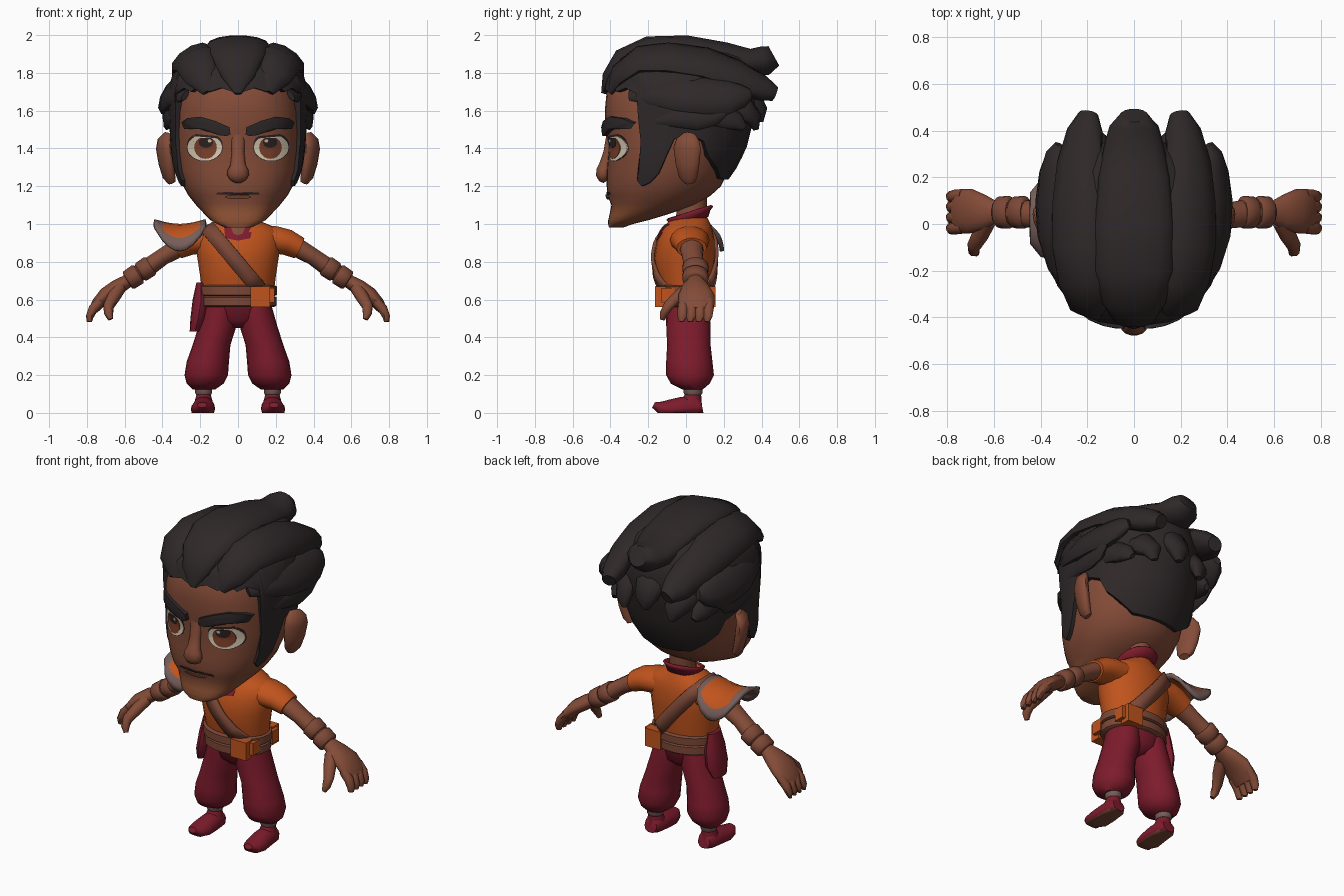
import bpy, bmesh
from math import sin, cos, pi, radians
from mathutils import Vector
from mathutils.bvhtree import BVHTree

def mat(name, *rgb):
    m = bpy.data.materials.new(name)
    m.diffuse_color = (*rgb, 1)
    return m

SKIN, STUBBLE = mat("skin", 0.23, 0.071, 0.039), mat("chin_stubble", 0.255, 0.078, 0.032)
HAIR, DARK = mat("hair_black", 0.028, 0.021, 0.022), mat("dark", 0.028, 0.017, 0.016)
ORANGE, RED = mat("orange_cloth", 0.53, 0.088, 0.012), mat("crimson_cloth", 0.205, 0.011, 0.025)
LEATHER, METAL = mat("brown_leather", 0.20, 0.064, 0.037), mat("grey_metal", 0.18, 0.11, 0.10)
WHITE, IRIS = mat("eye_white", 0.66, 0.58, 0.44), mat("iris_brown", 0.20, 0.05, 0.022)

def build(name, verts, faces, material, angle=45):
    me = bpy.data.meshes.new(name)
    me.from_pydata([tuple(v) for v in verts], [], faces)
    bm = bmesh.new()
    bm.from_mesh(me)
    bmesh.ops.recalc_face_normals(bm, faces=bm.faces)
    bm.to_mesh(me)
    me.materials.append(material)
    me.shade_smooth()
    me.set_sharp_from_angle(angle=radians(angle))
    ob = bpy.data.objects.new(name, me)
    bpy.context.collection.objects.link(ob)
    return ob

def loft(name, rings, material, caps=True, angle=45):
    n = len(rings[0])
    faces = [(i * n + j, i * n + (j + 1) % n, (i + 1) * n + (j + 1) % n, (i + 1) * n + j)
             for i in range(len(rings) - 1) for j in range(n)]
    if caps:
        faces += [tuple(range(n)), tuple(range((len(rings) - 1) * n, len(rings) * n))]
    return build(name, [p for r in rings for p in r], faces, material, angle)

def oval_point(a, f, b, w, e=1.0):
    """Point on an oval from front f to back b; e below 1 squares off the front half."""
    e = e if cos(a) > 0 else 1.0
    sx, cy = abs(sin(a)) ** e * (1 if sin(a) > 0 else -1), abs(cos(a)) ** e * (1 if cos(a) > 0 else -1)
    return w * sx, (f + b) / 2 - (b - f) / 2 * cy

def stack(name, rows, material, n=24, s=1, e=1.0):
    """Ovals stacked in z: (z, front y, back y, half width, centre x)."""
    rings = []
    for z, f, b, w, *cx in rows:
        ring = [oval_point(2 * pi * j / n, f, b, w, e) for j in range(n)]
        rings.append([(x + (s * cx[0] if cx else 0), y, z) for x, y in ring])
    return loft(name, rings, material)

def tube(name, path, material, s=1, n=10, up=(0, 0, 1), centre=None):
    """Oval tube: (x, y, z, half width, half thickness); thickness along up or away from centre."""
    pts, rings = [Vector((s * p[0], p[1], p[2])) for p in path], []
    for i, p in enumerate(pts):
        t = (pts[min(i + 1, len(pts) - 1)] - pts[max(i - 1, 0)]).normalized()
        u = p - Vector(centre) if centre else Vector((s * up[0], up[1], up[2]))
        u = (u - t * u.dot(t)).normalized()
        w = t.cross(u)
        rings.append([p + w * path[i][3] * cos(2 * pi * j / n) + u * path[i][4] * sin(2 * pi * j / n) for j in range(n)])
    return loft(name, rings, material, angle=50)

def surface(ob):
    return BVHTree.FromPolygons([v.co for v in ob.data.vertices], [p.vertices[:] for p in ob.data.polygons])

def cast(tree, x, z, side=-1):
    hit = tree.ray_cast(Vector((x, 2 * side, z)), Vector((0, -side, 0)))[0]
    return hit.y if hit else 0.02

def plate(name, outline, material, tree, off, s=1):
    """Thin plate wrapped on the front of a surface, with a skirt."""
    n, rings = len(outline), []
    cx, cz = sum(p[0] for p in outline) / n, sum(p[1] for p in outline) / n
    for k, d in ((1, -0.01), (1, off), (0.7, off), (0.4, off), (0.1, off)):
        ring = [(s * (cx + (x - cx) * k), cz + (z - cz) * k) for x, z in outline]
        rings.append([(x, cast(tree, x, z) - d, z) for x, z in ring])
    return loft(name, rings, material)

def oval(cx, cz, a, b, top=9, n=24):
    return [(cx + a * cos(2 * pi * i / n), min(top, cz + b * sin(2 * pi * i / n))) for i in range(n)]

def thicken(ob, t):
    md = ob.modifiers.new("thickness", "SOLIDIFY")
    md.thickness, md.offset = t, 0

# Head and face
head = stack("head", [(.982, -.408, -.33, .07), (1.0, -.412, -.28, .11), (1.02, -.412, -.2, .145), (1.05, -.405, -.1, .175),
                      (1.1, -.395, .05, .222), (1.15, -.415, .13, .262), (1.2, -.42, .185, .29), (1.28, -.42, .225, .318),
                      (1.4, -.41, .26, .332), (1.5, -.425, .28, .335), (1.6, -.43, .29, .33), (1.7, -.42, .29, .31),
                      (1.8, -.36, .27, .27), (1.88, -.2, .2, .15)], SKIN, 36, e=.82)
head.data.materials.append(STUBBLE)
for p in head.data.polygons:
    p.material_index = int(p.center.z < 1.1 and p.center.y < -.2)
face = surface(head)
tube("nose", [(0, -.402, 1.47, .04, .02), (0, -.412, 1.38, .033, .026), (0, -.428, 1.315, .04, .032), (0, -.436, 1.288, .054, .038),
              (0, -.438, 1.26, .058, .04), (0, -.433, 1.237, .046, .03), (0, -.425, 1.225, .025, .015)], SKIN, n=14, up=(0, -1, 0))
plate("mouth", [(-.118, 1.155), (-.11, 1.166), (-.05, 1.17), (0, 1.166), (.05, 1.17), (.11, 1.166),
                (.118, 1.155), (0, 1.157)], DARK, face, .005)
plate("lower_lip", oval(0, 1.143, .07, .012, n=12), SKIN, face, .012)
for s in (-1, 1):
    eye = [(x, min(z, 1.46 + .1 * (x - .18))) for x, z in oval(.176, 1.405, .092, .07)]
    plate("eye_rim", [(.176 + (x - .176) * 1.04, z + (.012 if z > 1.42 else -.003)) for x, z in eye], DARK, face, .002, s)
    plate("eye_white", eye, WHITE, face, .004, s)
    plate("iris", oval(.172, 1.405, .06, .06, 1.455), IRIS, face, .007, s)
    plate("pupil", oval(.17, 1.433, .038, .03, 1.456, 16), DARK, face, .009, s)
    plate("eye_glint", oval(.15, 1.44, .011, .009, n=8), WHITE, face, .011, s)
    plate("eyebrow", [(.04, 1.475), (.045, 1.512), (.12, 1.545), (.2, 1.568), (.27, 1.56), (.3, 1.538),
                      (.285, 1.502), (.2, 1.502), (.1, 1.47), (.06, 1.465)], HAIR, face, .026, s)
    tube("ear", [(.35, .02, 1.22, .03, .02), (.365, .012, 1.25, .052, .03), (.38, .008, 1.32, .068, .034), (.39, .006, 1.4, .078, .036),
                 (.388, .01, 1.445, .066, .032), (.372, .02, 1.475, .035, .02)], SKIN, s, 14, up=(1, -.4, 0))

# Hair cap: every column runs from the hairline up to the crown
CAP = [(1.2, -.43, .20, .312), (1.3, -.43, .27, .345), (1.4, -.425, .32, .357), (1.5, -.435, .345, .362), (1.6, -.44, .37, .37),
       (1.7, -.44, .38, .372), (1.8, -.41, .365, .345), (1.88, -.34, .33, .27), (1.94, -.2, .25, .12)]
LINE = [(0, 1.69), (10, 1.72), (20, 1.70), (29, 1.74), (38, 1.70), (48, 1.72), (60, 1.69), (62, 1.56), (65, 1.4), (66, 1.23),
        (72, 1.2), (79, 1.22), (84, 1.27), (86, 1.36), (89, 1.45), (100, 1.47), (112, 1.44), (120, 1.36), (134, 1.3), (150, 1.24)]
LINE += [(165, 1.235), (180, 1.235), (195, 1.235)] + [(360 - a, z) for a, z in LINE[:0:-1]]

def cap_point(a, z, inset):
    lo, hi = next((p, q) for p, q in zip(CAP, CAP[1:]) if z <= q[0] + 1e-6)
    f, b, w = (lo[i] + (hi[i] - lo[i]) * (z - lo[0]) / (hi[0] - lo[0]) for i in (1, 2, 3))
    return (*oval_point(radians(a), f + inset, b - inset, w - inset, .82), z)

rows = [[cap_point(a, z, .05) for a, z in LINE]]
rows += [[cap_point(a, z + (1.94 - z) * i / 12, 0) for a, z in LINE] for i in range(13)]
loft("hair_cap", rows, HAIR)

# Swept back hair locks
C = (0, -.05, 1.5)
tube("crown_lock", [(0, -.435, 1.69, .02, .015), (0, -.41, 1.78, .09, .035), (0, -.34, 1.88, .135, .05), (0, -.2, 1.945, .165, .05),
                    (0, 0, 1.948, .165, .052), (0, .2, 1.9, .155, .065), (0, .33, 1.855, .13, .075), (0, .42, 1.865, .105, .08),
                    (0, .465, 1.89, .06, .06)], HAIR, centre=C, n=14)
tube("nape_lock", [(0, .25, 1.72, .1, .06), (0, .34, 1.68, .1, .06), (0, .39, 1.6, .07, .045), (0, .39, 1.54, .02, .02)], HAIR, centre=C)
LOCKS = {
    "upper_lock": [(.16, -.4, 1.70, .03, .015), (.2, -.36, 1.79, .09, .04), (.23, -.25, 1.87, .11, .05), (.25, -.1, 1.88, .12, .055),
                   (.245, .1, 1.85, .125, .06), (.235, .26, 1.79, .11, .065), (.21, .4, 1.72, .085, .062), (.195, .47, 1.69, .045, .04)],
    "temple_lock": [(.28, -.3, 1.68, .03, .015), (.32, -.18, 1.70, .08, .035), (.35, -.04, 1.69, .105, .045), (.355, .1, 1.68, .11, .05),
                    (.345, .22, 1.67, .1, .05), (.335, .3, 1.68, .065, .04), (.32, .34, 1.69, .03, .02)],
    "side_lock": [(.34, -.16, 1.55, .03, .02), (.355, -.05, 1.57, .06, .025), (.365, .06, 1.57, .075, .03),
                  (.37, .15, 1.58, .06, .03), (.38, .21, 1.6, .025, .015)],
    "back_lock": [(.2, .2, 1.64, .08, .05), (.19, .3, 1.62, .085, .055), (.17, .36, 1.56, .06, .04), (.16, .37, 1.5, .02, .015)],
    "rear_side_lock": [(.29, .08, 1.6, .07, .04), (.29, .19, 1.58, .075, .045), (.28, .27, 1.54, .055, .035), (.27, .31, 1.51, .02, .015)]}
for s in (-1, 1):
    for name, path in LOCKS.items():
        tube(name, path, HAIR, s, centre=C)

# Torso, neck and collar
torso = stack("shirt", [(.64, -.135, .135, .19), (.72, -.155, .145, .2), (.82, -.168, .152, .215), (.91, -.155, .152, .23),
                        (.96, -.13, .142, .22), (.985, -.115, .135, .19), (1.01, -.095, .125, .13), (1.04, -.07, .11, .085)], ORANGE)
chest = surface(torso)
stack("neck", [(1.0, -.06, .1, .075), (1.06, -.05, .11, .072), (1.15, -.05, .11, .075)], SKIN, 16)
thicken(loft("collar", [[(r * sin(pi * i / 10), .02 - r * 1.08 * cos(pi * i / 10), z - .035 * cos(pi * i / 10)) for i in range(20)]
                        for r, z in ((.085, 1.005), (.095, 1.04), (.11, 1.062))], RED, caps=False), .014)
plate("collar_front", [(-.08, 1.0), (.08, 1.0), (.065, .925), (0, .912), (-.065, .925)], RED, chest, .006)
plate("collar_opening", [(-.045, 1.0), (.045, 1.0), (.025, .95), (0, .94), (-.025, .95)], SKIN, chest, .012)

# Diagonal strap around the chest and back
strip = []
for side in (-1, 1):
    line = [(-.16 + .27 * i / 12, .98 - .32 * i / 12) for i in range(13)]
    for x, z in line[::-side]:
        strip.append([(x + e * .03, cast(chest, x + e * .03, z + e * .027, side) + side * .012, z + e * .027) for e in (-1, 1)])
M = 2 * len(strip)
thicken(build("strap", sum(strip, []), [(i, i + 1, (i + 3) % M, (i + 2) % M) for i in range(0, M, 2)], LEATHER), .018)

# Belt, buckles and hip cloth
for z, d in ((.59, 0), (.647, .004)):
    stack("belt", [(z - .03, -.145, .14, .19), (z - .022, -.16 - d, .152 + d, .203 + d),
                   (z + .022, -.16 - d, .152 + d, .203 + d), (z + .03, -.145, .14, .19)], LEATHER)
for x, y, z, w, d, h in ((.118, -.135, .615, .052, .03, .055), (.118, .125, .615, .052, .03, .055),
                         (.172, -.095, .622, .02, .035, .038), (.172, .095, .622, .02, .032, .038)):
    loft("buckle", [[(x + i * w, y + j * d, z + k * h) for i, j in ((-1, -1), (1, -1), (1, 1), (-1, 1))] for k in (-1, 1)], ORANGE)
stack("hip_cloth", [(.69, -.05, .06, .025, -.195), (.6, -.08, .08, .045, -.195), (.5, -.09, .09, .042, -.21),
                    (.43, -.06, .06, .028, -.228)], RED, 12)

# Shoulder guard: saddle plate with a metal rim
U, V = [0, .1, .25, .4, .5, .6, .72, .84, 1], [-1, -.85, -.68, -.45, -.2, 0, .2, .45, .68, .85, 1]
W, gv = len(V), []
for u, v in ((u, v) for u in U for v in V):
    a = v * radians(92) * (.42 + .58 * sin(pi * u) ** .7)
    gv.append((-.17 - .275 * u, .025 + .165 * sin(a), 1.015 - .025 * sin(pi * u) - .13 * (1 - cos(a))))
guard = build("shoulder_guard", gv, [(i * W + j, i * W + j + 1, (i + 1) * W + j + 1, (i + 1) * W + j)
                                     for i in range(len(U) - 1) for j in range(W - 1)], ORANGE)
guard.data.materials.append(METAL)
for k, p in enumerate(guard.data.polygons):
    p.material_index = int(k // (W - 1) in (0, len(U) - 2) or k % (W - 1) in (0, 1, W - 3, W - 2))
thicken(guard, .022)

# Arms, hands, legs and shoes
stack("hips", [(.45, -.05, .07, .05), (.49, -.095, .115, .15), (.58, -.12, .13, .182)], RED)
for s in (-1, 1):
    tube("sleeve", [(.1, .02, .92, .1, .075), (.2, .02, .915, .105, .075), (.26, .025, .903, .095, .07), (.325, .03, .872, .08, .06)], ORANGE, s, 14)
    tube("arm", [(.3, .03, .885, .06, .05), (.34, .03, .86, .062, .05), (.4, .035, .825, .055, .045),
                 (.47, .045, .775, .058, .048), (.54, .05, .73, .055, .045), (.6, .05, .69, .04, .033)], SKIN, s, 14)
    for x, z in ((.49, .762), (.555, .718)):
        tube("wrist_band", [(x - .03, .05, z + .02, .06, .05), (x - .022, .05, z + .015, .07, .058),
                            (x + .022, .05, z - .015, .068, .056), (x + .03, .05, z - .02, .058, .048)], LEATHER, s, 14)
    tube("palm", [(.58, .05, .7, .042, .036), (.64, .05, .665, .075, .042), (.7, .055, .625, .096, .04),
                  (.745, .055, .575, .095, .034), (.765, .055, .545, .085, .025)], SKIN, s, 14)
    for y in (-.014, .032, .078, .122):
        tube("finger", [(.73, y, .59, .027, .027), (.767, y - .003, .55, .028, .026), (.785, y - .007, .51, .026, .021),
                        (.787, y - .01, .482, .016, .012)], SKIN, s, 8)
    tube("thumb", [(.63, .01, .66, .038, .034), (.66, -.05, .61, .036, .032), (.685, -.095, .565, .03, .028),
                   (.685, -.118, .525, .025, .022), (.675, -.125, .495, .014, .014)], SKIN, s, 8)
    stack("trouser_leg", [(.56, -.105, .12, .09, .09), (.47, -.105, .13, .1, .105), (.36, -.1, .13, .1, .14), (.27, -.105, .14, .112, .16),
                          (.2, -.105, .148, .115, .168), (.155, -.08, .125, .098, .174), (.125, -.02, .09, .06, .18)], RED, 20, s)
    stack("ankle_band", [(.095, -.005, .08, .04, .182), (.105, -.012, .088, .046, .182), (.135, -.012, .088, .046, .182)], METAL, 14, s)
    stack("ankle", [(.03, -.04, .085, .057, .182), (.1, -.005, .08, .038, .182)], RED, 14, s)
    shoe = tube("shoe", [(.182, .085, .035, .04, .04), (.182, .06, .03, .055, .06), (.182, -.02, .025, .06, .06),
                         (.186, -.09, .018, .064, .052), (.19, -.14, .025, .052, .036), (.19, -.172, .042, .025, .016)], RED, s, 16)
    shoe.data.materials.append(LEATHER)
    for v in shoe.data.vertices:
        v.co.z = max(v.co.z, 0)
    for p in shoe.data.polygons:
        p.material_index = int(p.normal.z < -.75)
